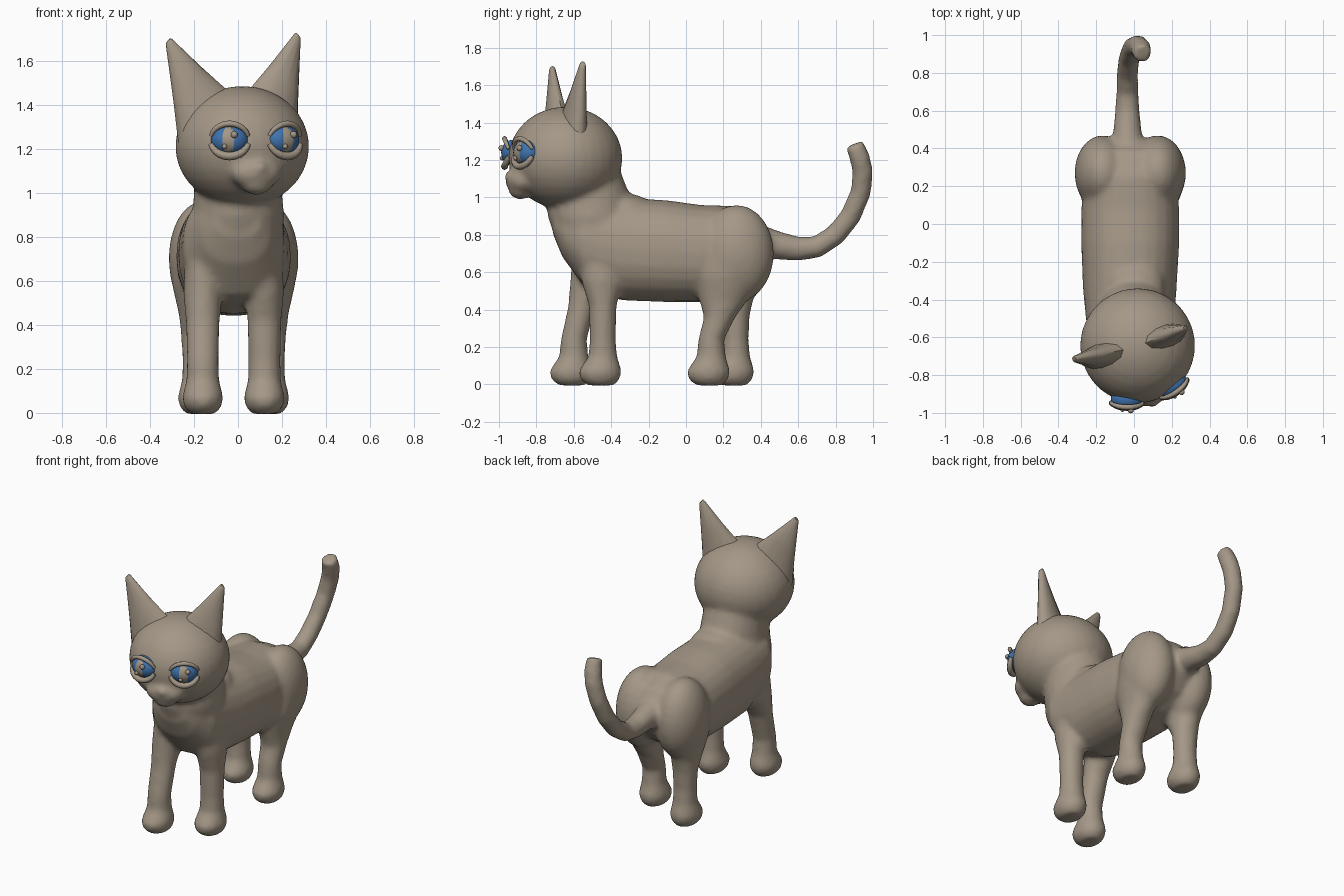
import bpy, bmesh, math
from mathutils import Vector, Matrix

if "Cube" in bpy.data.objects:
    bpy.data.objects.remove(bpy.data.objects["Cube"])


def material(name, rgb):
    m = bpy.data.materials.new(name)
    m.diffuse_color = (*rgb, 1)
    m.use_nodes = True
    m.node_tree.nodes["Principled BSDF"].inputs["Base Color"].default_value = m.diffuse_color
    return m


FUR = material("warm_grey_fur", (0.37, 0.31, 0.24))
BLUE = material("blue_iris", (0.05, 0.17, 0.42))
HEAD = Matrix.Translation((0, -0.65, 0)) @ Matrix.Rotation(math.radians(17), 4, 'Z')


def loft(bm, rings, n=16, power=1.0, matrix=Matrix()):
    """Closed skin through elliptical rings given as (centre, axis_u, axis_v)."""
    def bend(t):
        return math.copysign(abs(t) ** power, t)
    loops = []
    for c, u, v in rings:
        loop = []
        for i in range(n):
            a = 2 * math.pi * i / n
            p = Vector(c) + Vector(u) * bend(math.cos(a)) + Vector(v) * bend(math.sin(a))
            loop.append(bm.verts.new(matrix @ p))
        loops.append(loop)
    for a, b in zip(loops, loops[1:]):
        for i in range(n):
            j = (i + 1) % n
            bm.faces.new((a[i], a[j], b[j], b[i]))
    bm.faces.new(loops[0][::-1])
    bm.faces.new(loops[-1])


def tube(bm, path, radii, side, n=12, matrix=Matrix()):
    """Round tube along a nearly flat path; side is the plane normal."""
    pts = [Vector(p) for p in path]
    side = Vector(side)
    rings = []
    for i, p in enumerate(pts):
        t = (pts[min(i + 1, len(pts) - 1)] - pts[max(i - 1, 0)]).normalized()
        u = t.cross(side).normalized()
        rings.append((p, u * radii[i], u.cross(t) * radii[i]))
    loft(bm, rings, n, 1.0, matrix)


def ball(bm, centre, size, matrix=Matrix(), seg=32):
    m = matrix @ Matrix.Translation(centre) @ Matrix.Diagonal((*size, 1))
    return bmesh.ops.create_uvsphere(bm, u_segments=seg, v_segments=seg // 2, radius=1, matrix=m)


def finish(bm, name, mats, angle=60):
    bmesh.ops.recalc_face_normals(bm, faces=bm.faces[:])
    me = bpy.data.meshes.new(name)
    bm.to_mesh(me)
    bm.free()
    for m in mats:
        me.materials.append(m)
    ob = bpy.data.objects.new(name, me)
    bpy.context.collection.objects.link(ob)
    bpy.ops.object.select_all(action='DESELECT')
    ob.select_set(True)
    bpy.context.view_layer.objects.active = ob
    bpy.ops.object.shade_smooth_by_angle(angle=math.radians(angle))
    return ob


# ---- skin: torso, neck, head, legs and tail fused into one smooth surface
bm = bmesh.new()

# torso: y, bottom, top, left, right
torso = [(-.71, .80, .95, -.10, .10), (-.66, .68, 1.0, -.17, .15),
         (-.55, .53, 1.01, -.25, .21), (-.35, .45, 1.0, -.27, .225),
         (-.10, .44, .985, -.28, .24), (.08, .44, .96, -.28, .24),
         (.25, .48, .955, -.26, .22), (.38, .56, .90, -.20, .16),
         (.45, .66, .81, -.11, .07)]
loft(bm, [(((l + r) / 2, y, (b + t) / 2), ((r - l) / 2, 0, 0), (0, 0, (t - b) / 2))
          for y, b, t, l, r in torso], 24, 0.88)

# neck: z, centre y, half width, half depth
neck = [(.75, -.49, .20, .20), (.90, -.51, .21, .23), (1.0, -.52, .20, .225), (1.14, -.57, .20, .22)]
loft(bm, [((0, y, z), (rx, 0, 0), (0, ry, 0)) for z, y, rx, ry in neck], 24)
ball(bm, (0, -.33, .93), (.16, .16, .09))

# head, muzzle, nose and chin
ball(bm, (.02, 0, 1.21), (.305, .305, .275), HEAD)
ball(bm, (.01, -.25, 1.09), (.12, .075, .075), HEAD)
ball(bm, (.01, -.31, 1.115), (.035, .03, .025), HEAD)
ball(bm, (.01, -.25, 1.035), (.07, .06, .045), HEAD)

# haunches
for x in (-.165, .125):
    ball(bm, (x, .27, .70), (.15, .20, .26))


def leg(x, y, upper):
    """Paw and shaft at (x, y), then upper rings (y, z, half width, half depth)."""
    rings = [(y - .01, -.005, .055, .07), (y - .015, .025, .085, .105), (y - .015, .07, .095, .118),
             (y, .15, .075, .078), (y, .24, .073, .070)] + upper
    loft(bm, [((x, yy, z), (rx, 0, 0), (0, ry, 0)) for yy, z, rx, ry in rings])


leg(.12, -.445, [(-.445, .42, .078, .075), (-.45, .55, .09, .11), (-.46, .72, .08, .13)])
leg(-.16, -.60, [(-.555, .42, .078, .075), (-.51, .55, .09, .11), (-.48, .72, .08, .13)])
leg(.14, .135, [(.18, .36, .08, .085), (.20, .45, .09, .13), (.23, .58, .12, .19), (.26, .70, .13, .19)])
leg(-.18, .265, [(.265, .36, .08, .075), (.25, .45, .09, .11), (.25, .58, .12, .17), (.26, .70, .13, .19)])

# tail
tube(bm, [(-.03, .38, .77), (-.035, .48, .745), (-.035, .60, .725), (-.035, .70, .735),
          (-.035, .80, .80), (-.025, .88, .90), (-.005, .935, 1.03), (.02, .945, 1.14),
          (.035, .93, 1.21), (.045, .90, 1.285)],
     [.09, .078, .066, .06, .058, .057, .056, .056, .056, .05], (1, 0, 0))

skin = finish(bm, "body_skin", [FUR])
mod = skin.modifiers.new("fuse", 'REMESH')
mod.mode = 'VOXEL'
mod.voxel_size = 0.016
mod.use_smooth_shade = True
mod = skin.modifiers.new("soften", 'SMOOTH')
mod.factor = 0.5
mod.iterations = 7

# ---- ears: flattened cones with blunt tips
for side, name, tip in ((-1, "left_ear", (-.322, .03, 1.69)), (1, "right_ear", (.29, .015, 1.715))):
    bm = bmesh.new()
    base = Vector((side * .165, .0, 1.33))
    tip = Vector(tip)
    rings = []
    for t, w, d in ((0, 1, .075), (.45, .58, .045), (.97, .13, .018), (1, .09, .013)):
        rings.append((base.lerp(tip, t), (side * .115 * w, 0, -.135 * w), (0, d, 0)))
    loft(bm, rings, 12, 1.0, HEAD)
    finish(bm, name, [FUR])

# ---- eyes with slit pupils, highlights and lids
for side, name, x in ((-1, "left", -.117), (1, "right", .132)):
    frame = HEAD @ Matrix.Translation((x, -.253, 1.24)) @ Matrix.Rotation(side * math.radians(18), 4, 'Z')
    inv = frame.inverted()
    bm = bmesh.new()
    ball(bm, (0, 0, 0), (.085, .062, .068), frame, 48)
    for f in bm.faces:
        p = inv @ f.calc_center_median()
        slit = ((p.x + .005) / .03) ** 2 + (p.z / .06) ** 2 < 1
        f.material_index = 1 if slit and p.y < 0 else 0
    finish(bm, name + "_eye", [BLUE, FUR])

    bm = bmesh.new()
    ball(bm, (.022, -.060, .024), (.016,) * 3, frame, 12)
    ball(bm, (-.022, -.057, -.030), (.012,) * 3, frame, 12)
    finish(bm, name + "_eye_highlights", [FUR])

    bm = bmesh.new()
    for sign, rad in ((1, .014), (-1, .019)):
        arc = [math.radians(15 + 15 * i) for i in range(11)]
        path = [(.088 * math.cos(a), -.012 - .032 * math.sin(a), sign * .074 * math.sin(a)) for a in arc]
        tube(bm, path, [rad * (.5 + .5 * math.sin(a)) for a in arc], (0, 1, 0), 8, frame)
    finish(bm, name + "_eyelids", [FUR])
